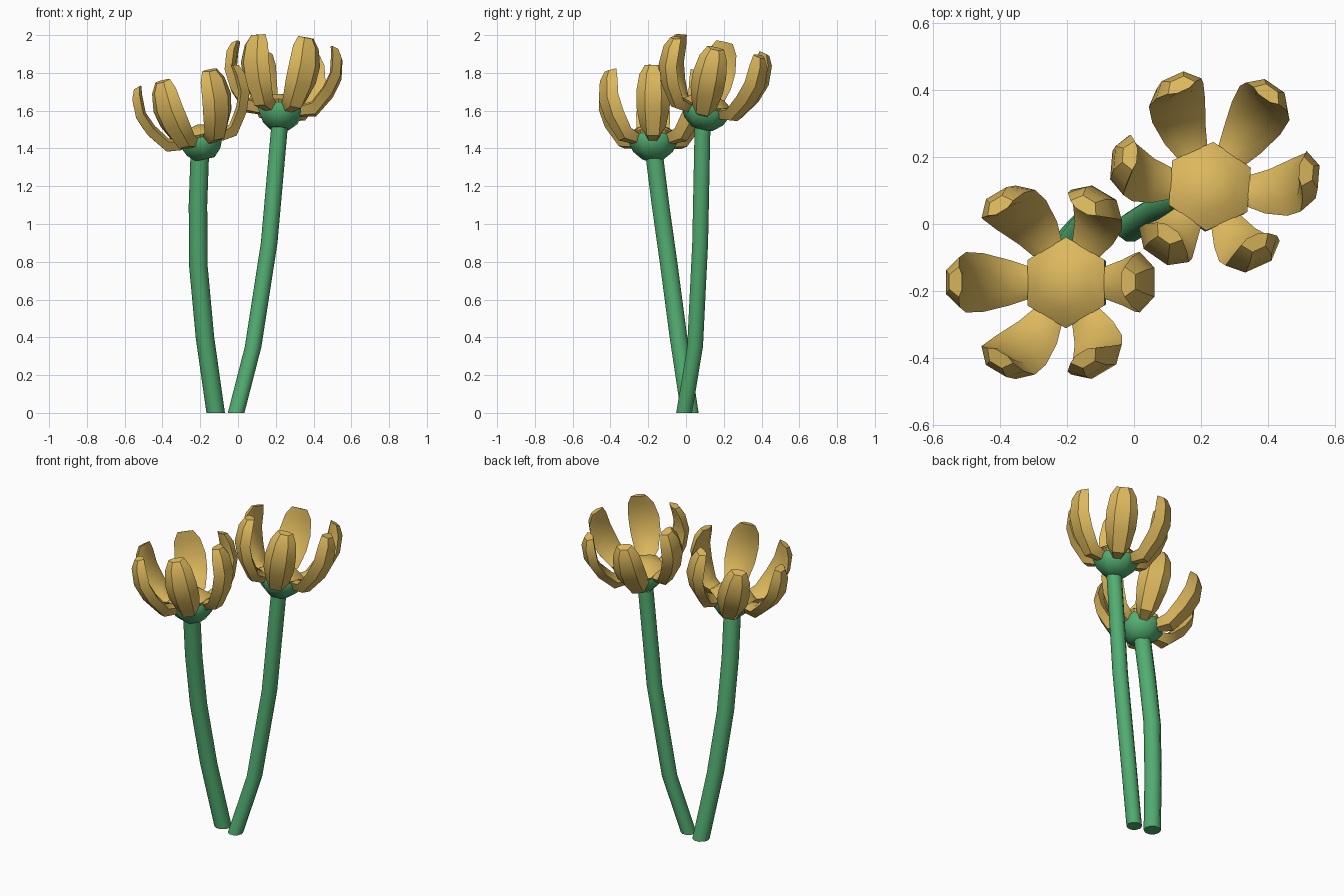
import bpy, bmesh, math
from mathutils import Matrix, Vector

if "Cube" in bpy.data.objects:
    bpy.data.objects.remove(bpy.data.objects["Cube"])


def material(name, rgb):
    m = bpy.data.materials.new(name)
    m.diffuse_color = (*rgb, 1)
    m.use_nodes = True
    m.node_tree.nodes["Principled BSDF"].inputs["Base Color"].default_value = m.diffuse_color
    return m


YELLOW = material("petal yellow", (0.72, 0.48, 0.11))
GREEN = material("stem green", (0.085, 0.42, 0.165))


def loft(name, rings, mat, matrix=None, apex=None, angle=40):
    """Skin a list of equal-length closed rings and cap both ends."""
    bm = bmesh.new()
    rows = [[bm.verts.new(p) for p in ring] for ring in rings]
    n = len(rows[0])
    for a, b in zip(rows, rows[1:]):
        for i in range(n):
            j = (i + 1) % n
            bm.faces.new((a[i], a[j], b[j], b[i]))
    bm.faces.new(rows[0][::-1])
    if apex:
        tip = bm.verts.new(apex)
        for i in range(n):
            bm.faces.new((rows[-1][i], rows[-1][(i + 1) % n], tip))
    else:
        bm.faces.new(rows[-1])
    bmesh.ops.recalc_face_normals(bm, faces=bm.faces)
    if matrix:
        bm.transform(matrix)
    mesh = bpy.data.meshes.new(name)
    bm.to_mesh(mesh)
    bm.free()
    mesh.materials.append(mat)
    ob = bpy.data.objects.new(name, mesh)
    bpy.context.collection.objects.link(ob)
    bpy.ops.object.select_all(action='DESELECT')
    ob.select_set(True)
    bpy.context.view_layer.objects.active = ob
    bpy.ops.object.shade_smooth_by_angle(angle=math.radians(angle))
    return ob


def circle(cx, cy, z, r, n, turn=0.0):
    return [(cx + r * math.cos(turn + math.tau * i / n),
             cy + r * math.sin(turn + math.tau * i / n), z) for i in range(n)]


# Petal rows: outer radius, outer height, inner radius, inner height, width
PETAL = [
    (0.110, -0.045, 0.105, 0.010, 0.09),
    (0.190, -0.035, 0.165, 0.030, 0.135),
    (0.270, 0.075, 0.220, 0.110, 0.175),
    (0.308, 0.174, 0.252, 0.190, 0.180),
    (0.306, 0.275, 0.250, 0.280, 0.150),
    (0.285, 0.325, 0.243, 0.337, 0.090),
]


def petal_ring(ro, zo, ri, zi, w):
    o, i = Vector((ro, 0, zo)), Vector((ri, 0, zi))
    edge = o.lerp(i, 0.75)
    side = Vector((0, w, 0))
    return [o - side * 0.24, o + side * 0.24, edge + side * 0.5,
            i + side * 0.24, i - side * 0.24, edge - side * 0.5]


def flower(label, centre, lean_dir, turn, path, stem_r):
    # stem
    loft(label + "_stem", [circle(x, y, z, stem_r, 10) for x, y, z in path], GREEN)
    # head frame, leaning towards lean_dir
    d = math.radians(lean_dir)
    axis = Vector((-math.sin(d), math.cos(d), 0))
    head = Matrix.Translation(centre) @ Matrix.Rotation(math.radians(13), 4, axis)
    head = head @ Matrix.Rotation(math.radians(turn), 4, 'Z')
    half = math.radians(30)
    # green cup under the petals
    cup = [(0.058, -0.12), (0.105, -0.08), (0.13, -0.03), (0.125, 0.0)]
    loft(label + "_cup", [circle(0, 0, z, r, 6, half) for r, z in cup], GREEN, head, angle=60)
    # domed flower centre
    dome = [(0.12, -0.01), (0.136, 0.012), (0.085, 0.05)]
    loft(label + "_centre", [circle(0, 0, z, r, 6, half) for r, z in dome], YELLOW, head,
         apex=(0, 0, 0.068), angle=50)
    # six petals
    for k in range(6):
        loft(f"{label}_petal_{k + 1}", [petal_ring(*row) for row in PETAL], YELLOW,
             head @ Matrix.Rotation(k * math.tau / 6, 4, 'Z'))


flower("front_flower", (-0.2, -0.175, 1.46), 178, 0,
       [(-0.118, 0.02, 0), (-0.175, -0.04, 0.4), (-0.21, -0.09, 0.78),
        (-0.212, -0.135, 1.1), (-0.202, -0.17, 1.38)], 0.049)
flower("back_flower", (0.225, 0.11, 1.622), 70, -5,
       [(-0.01, -0.01, 0), (0.08, 0.048, 0.35), (0.165, 0.075, 0.9),
        (0.222, 0.088, 1.54)], 0.044)
